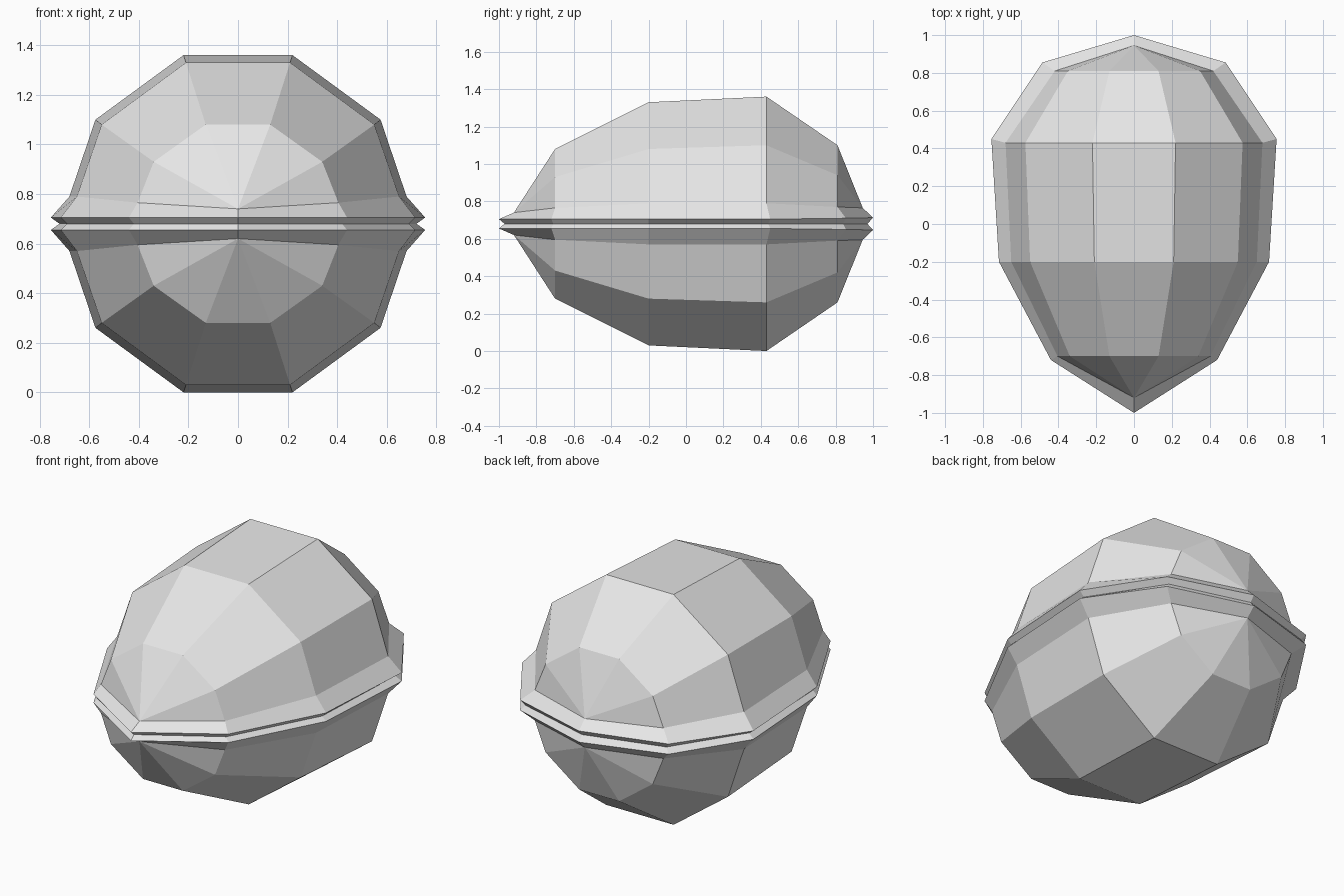
import bpy, bmesh

cube = bpy.data.objects.get("Cube")
if cube:
    bpy.data.objects.remove(cube)

MID = 0.68  # height of the seam

# Material
grey = bpy.data.materials.new("light grey shell")
grey.use_nodes = True
colour = (0.8, 0.8, 0.8, 1)
grey.diffuse_color = colour
grey.node_tree.nodes["Principled BSDF"].inputs["Base Color"].default_value = colour

# Quarter cross-sections, front to back. Each: body y, rim y, groove y, then
# (x, height above seam) for crown, shoulder, skirt, rim and groove
sections = [
    (-0.92, -1.0, -0.97, [(0, .06), (0, .06), (0, .06), (0, .025), (0, 0)]),
    (-0.70, -0.72, -0.71, [(.13, .40), (.34, .25), (.405, .085), (.44, .025), (.42, 0)]),
    (-0.20, -0.20, -0.20, [(.21, .65), (.55, .40), (.65, .11), (.715, .025), (.69, 0)]),
    (0.43, 0.45, 0.44, [(.22, .68), (.575, .42), (.68, .11), (.755, .025), (.72, 0)]),
    (0.81, 0.855, 0.84, [(.13, .42), (.35, .26), (.42, .09), (.485, .03), (.46, 0)]),
    (0.945, 1.0, 0.97, [(0, .085), (0, .085), (0, .085), (0, .033), (0, 0)]),
]

# Loft the quarter shell
bm = bmesh.new()
rows = []
for body_y, rim_y, groove_y, pts in sections:
    depths = (body_y,) * 4 + (rim_y, groove_y)
    outline = [(0, pts[0][1])] + pts
    rows.append([bm.verts.new((x, y, z)) for (x, z), y in zip(outline, depths)])
for a, b in zip(rows, rows[1:]):
    for i in range(len(a) - 1):
        bm.faces.new((a[i], a[i + 1], b[i + 1], b[i]))
bmesh.ops.remove_doubles(bm, verts=bm.verts, dist=0.0005)

# Mirror into all four quarters
for axis in "XZ":
    bmesh.ops.mirror(bm, geom=bm.verts[:] + bm.edges[:] + bm.faces[:],
                     axis=axis, merge_dist=0.0005)
bmesh.ops.remove_doubles(bm, verts=bm.verts, dist=0.0005)

# Join the crown halves into single flat panels
ridge = [e for e in bm.edges if e.is_manifold and e.calc_face_angle(1) < 0.001
         and all(abs(v.co.x) < 0.0005 for v in e.verts)]
bmesh.ops.dissolve_edges(bm, edges=ridge, use_verts=True)
bmesh.ops.recalc_face_normals(bm, faces=bm.faces)

mesh = bpy.data.meshes.new("nut_shell")
bm.to_mesh(mesh)
bm.free()
mesh.materials.append(grey)
shell = bpy.data.objects.new("nut_shell", mesh)
shell.location.z = MID
bpy.context.collection.objects.link(shell)
